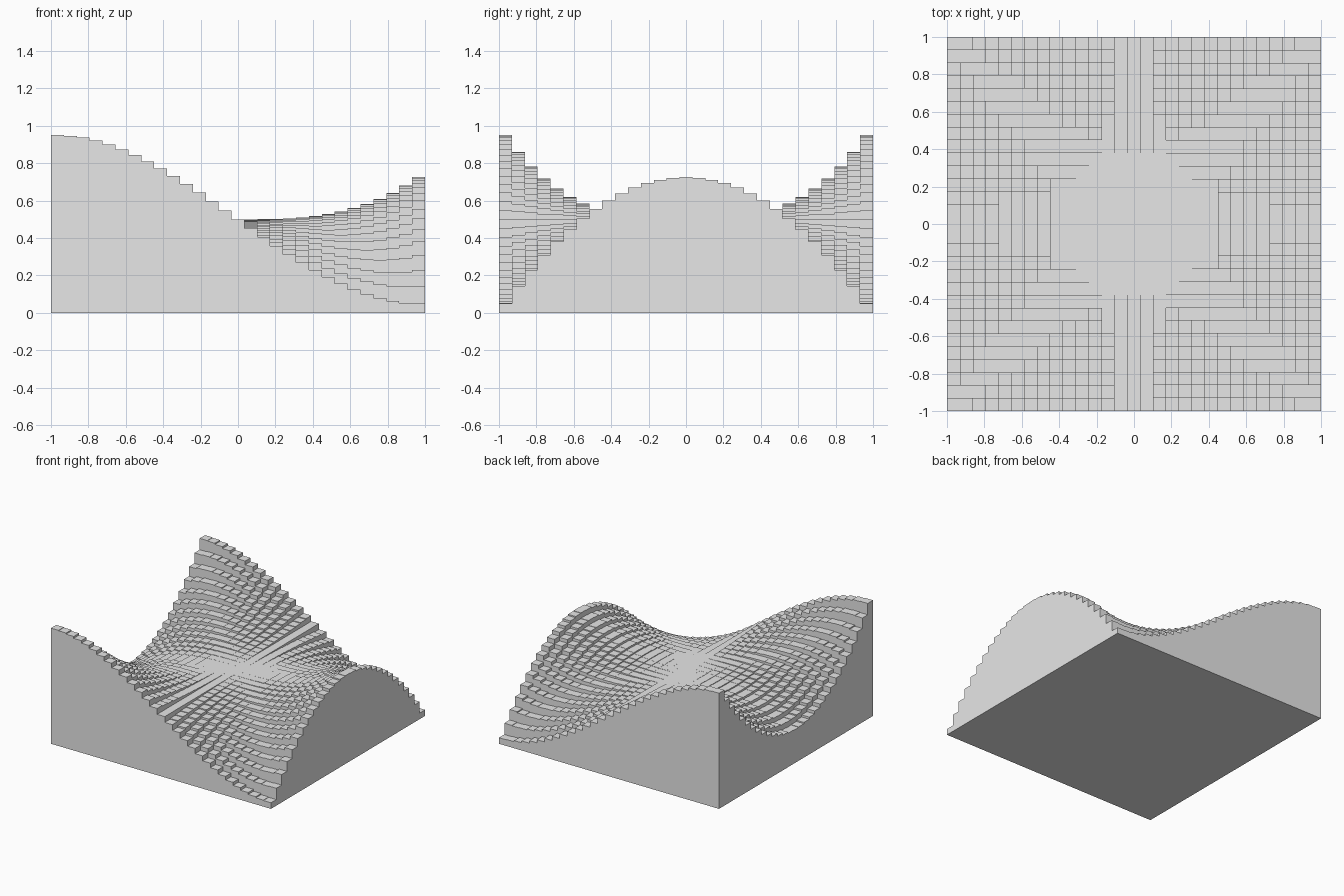
import bpy
import bmesh
from mathutils import Vector

cube = bpy.data.objects.get("Cube")
if cube:
    bpy.data.objects.remove(cube, do_unlink=True)

N = 29            # columns along each side
SIZE = 2 / N      # width of one column
BASE, AMP = 0.5, 0.225


def height(i, j):
    """Three-way saddle height of a column; zero outside the block."""
    if not (0 <= i < N and 0 <= j < N):
        return 0.0
    u, v = 2 * i / (N - 1) - 1, 2 * j / (N - 1) - 1
    return BASE + AMP * (u ** 3 - 3 * u * v ** 2)


bm = bmesh.new()


def quad(*points):
    bm.faces.new([bm.verts.new(p) for p in points])


# Column tops, and the step walls exposed above lower neighbours
for i in range(N):
    for j in range(N):
        top = height(i, j)
        centre = Vector((-1 + (i + 0.5) * SIZE, -1 + (j + 0.5) * SIZE, 0))
        quad(*[centre + Vector((a * SIZE / 2, b * SIZE / 2, top))
               for a, b in ((-1, -1), (1, -1), (1, 1), (-1, 1))])
        for dx, dy in ((1, 0), (0, 1), (-1, 0), (0, -1)):
            low = height(i + dx, j + dy)
            if top - low > 1e-6:
                mid = centre + Vector((dx, dy, 0)) * SIZE / 2
                side = Vector((-dy, dx, 0)) * SIZE / 2
                down, up = Vector((0, 0, low)), Vector((0, 0, top))
                quad(mid - side + down, mid + side + down,
                     mid + side + up, mid - side + up)

# Flat underside
quad((-1, -1, 0), (-1, 1, 0), (1, 1, 0), (1, -1, 0))

bmesh.ops.remove_doubles(bm, verts=bm.verts, dist=1e-6)
mesh = bpy.data.meshes.new("stepped_saddle_block")
bm.to_mesh(mesh)
bm.free()

# Single plain grey
grey = bpy.data.materials.new("light_grey")
grey.use_nodes = True
colour = (0.8, 0.8, 0.8, 1)
grey.diffuse_color = colour
for node in grey.node_tree.nodes:
    if node.type == 'BSDF_PRINCIPLED':
        node.inputs["Base Color"].default_value = colour
mesh.materials.append(grey)

block = bpy.data.objects.new("stepped_saddle_block", mesh)
bpy.context.collection.objects.link(block)
